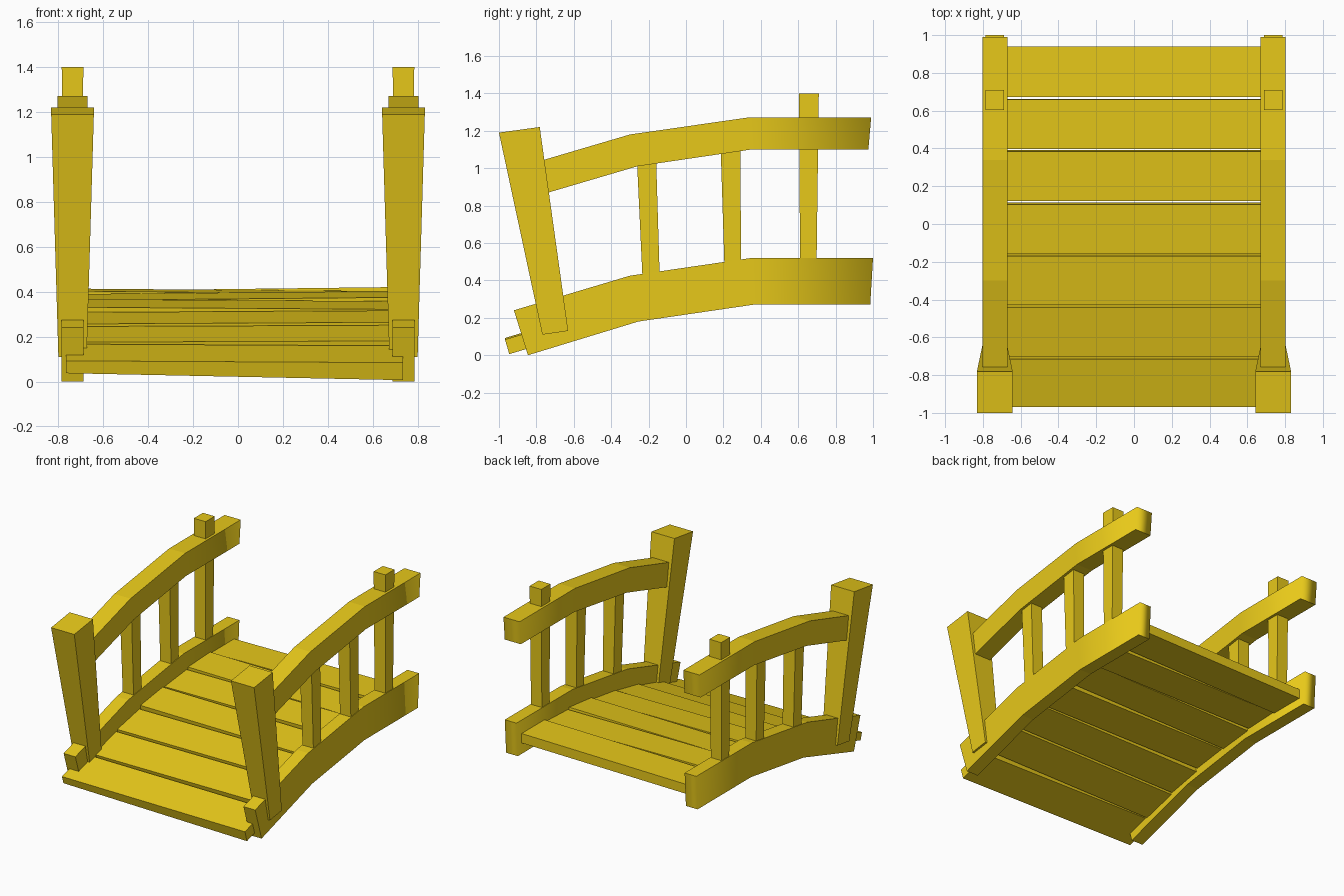
import bpy, bmesh

if "Cube" in bpy.data.objects:
    bpy.data.objects.remove(bpy.data.objects["Cube"])

wood = bpy.data.materials.new("yellow_wood")
wood.diffuse_color = (0.80, 0.58, 0.01, 1)
wood.use_nodes = True
wood.node_tree.nodes["Principled BSDF"].inputs["Base Color"].default_value = wood.diffuse_color


def finish(bm, name):
    bmesh.ops.recalc_face_normals(bm, faces=bm.faces[:])
    me = bpy.data.meshes.new(name)
    bm.to_mesh(me)
    bm.free()
    me.materials.append(wood)
    ob = bpy.data.objects.new(name, me)
    bpy.context.collection.objects.link(ob)
    return ob


def beam(name, sections, cx, soft_end=False):
    """Loft rectangular sections: (edge_a (y,z), edge_b (y,z), half width)."""
    bm = bmesh.new()
    rings = []
    for a, b, h in sections:
        rings.append([bm.verts.new((cx + s * h, p[0], p[1]))
                      for s, p in ((-1, a), (1, a), (1, b), (-1, b))])
    for r, q in zip(rings, rings[1:]):
        for i in range(4):
            j = (i + 1) % 4
            bm.faces.new((r[i], r[j], q[j], q[i]))
    bm.faces.new(rings[0])
    bm.faces.new(rings[-1])
    if soft_end:
        # smooth shading only around the upright edges of the rear end
        last = rings[-1]
        soft = {bm.edges.get((last[0], last[3])), bm.edges.get((last[1], last[2]))}
        for f in bm.faces:
            f.smooth = True
        for e in bm.edges:
            e.smooth = e in soft
    return finish(bm, name)


CX = 0.737
W = 0.048
R = 0.066
for side, s in (("left", -1), ("right", 1)):
    # arched stringer
    beam(f"stringer_{side}", [
        ((-0.92, 0.24), (-0.845, 0.0), W),
        ((-0.30, 0.425), (-0.255, 0.18), W),
        ((0.35, 0.52), (0.36, 0.27), W),
        ((1.0, 0.52), (0.985, 0.27), W)], s * CX, True)
    # arched handrail, front end buried in the post
    beam(f"handrail_{side}", [
        ((-0.86, 1.015), (-0.82, 0.845), R),
        ((-0.30, 1.18), (-0.26, 1.01), R),
        ((0.34, 1.272), (0.35, 1.10), R),
        ((0.99, 1.272), (0.975, 1.10), R)], s * CX, True)
    # leaning, flared front post
    beam(f"front_post_{side}", [
        ((-0.768, 0.11), (-0.63, 0.13), 0.063),
        ((-1.0, 1.19), (-0.782, 1.22), 0.095)], s * CX)
    # balusters: (bottom y range, bottom z, top y range, top z)
    for i, (b0, b1, bz, t0, t1, tz) in enumerate((
            (-0.232, -0.14, 0.40, -0.263, -0.16, 1.06),
            (0.206, 0.295, 0.46, 0.184, 0.29, 1.15),
            (0.61, 0.698, 0.48, 0.604, 0.71, 1.40))):
        beam(f"baluster_{side}_{i + 1}", [
            ((b0, bz), (b1, bz), 0.044),
            ((t0, tz), (t1, tz), 0.048)], s * CX)

# deck planks: (front y, front top z, back y, back top z, roll, left and right thickness)
planks = [
    (-0.968, 0.088, -0.716, 0.163, -0.004, 0.055, 0.078),
    (-0.702, 0.178, -0.442, 0.248, 0.003, 0.07, 0.07),
    (-0.430, 0.260, -0.170, 0.312, 0.004, 0.07, 0.07),
    (-0.158, 0.326, 0.103, 0.362, -0.005, 0.07, 0.07),
    (0.123, 0.368, 0.383, 0.396, 0.007, 0.07, 0.07),
    (0.398, 0.397, 0.660, 0.408, -0.006, 0.07, 0.07),
    (0.672, 0.412, 0.940, 0.412, 0.009, 0.07, 0.07),
]
for n, (y0, z0, y1, z1, roll, tl, tr) in enumerate(planks):
    slope = (z1 - z0) / (y1 - y0)
    bm = bmesh.new()
    rings = []
    for x, r, t in ((-0.765, -roll, tl), (0.735, roll, tr)):
        pts = ((y0, z0), (y1, z1), (y1 + slope * t, z1 - t), (y0 + slope * t, z0 - t))
        rings.append([bm.verts.new((x, y, z + r)) for y, z in pts])
    for i in range(4):
        j = (i + 1) % 4
        bm.faces.new((rings[0][i], rings[0][j], rings[1][j], rings[1][i]))
    for r in rings:
        bm.faces.new(r)
    finish(bm, f"deck_plank_{n + 1}")
